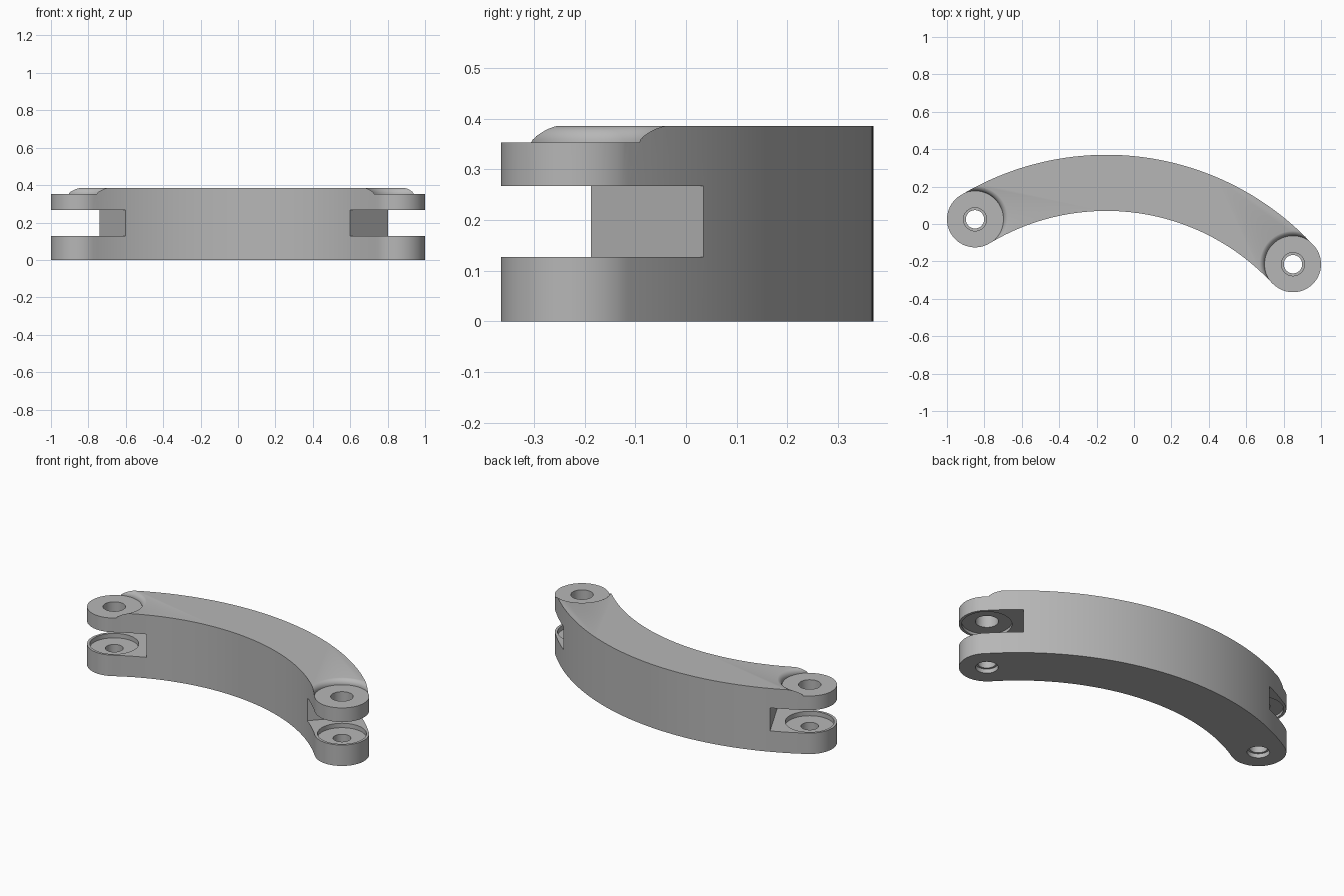
import bpy, bmesh, math
from mathutils import Vector

cube = bpy.data.objects.get("Cube")
if cube:
    bpy.data.objects.remove(cube, do_unlink=True)

CENTRE = Vector((-0.148, -1.14))     # centre of the bend
RADIUS, HALF = 1.36, 0.15            # centreline radius, half width
HEIGHT = 0.385
JOINTS = [Vector((-0.85, 0.025)), Vector((0.85, -0.215))]
# inner and outer corner of each fork slot's end wall
WALLS = [(Vector((-0.602, -0.018)), Vector((-0.74, 0.249))),
         (Vector((0.597, -0.189)), Vector((0.802, 0.035)))]

grey = bpy.data.materials.new("plain grey")
grey.use_nodes = True
colour = (0.47, 0.47, 0.47, 1)
grey.diffuse_color = colour
grey.node_tree.nodes["Principled BSDF"].inputs["Base Color"].default_value = colour


def finish(name, bm):
    bmesh.ops.recalc_face_normals(bm, faces=bm.faces)
    mesh = bpy.data.meshes.new(name)
    bm.to_mesh(mesh)
    bm.free()
    obj = bpy.data.objects.new(name, mesh)
    mesh.materials.append(grey)
    bpy.context.collection.objects.link(obj)
    return obj


def prism(name, outline, z0, z1):
    bm = bmesh.new()
    face = bm.faces.new([bm.verts.new((p.x, p.y, z0)) for p in outline])
    top = bmesh.ops.extrude_face_region(bm, geom=[face])["geom"]
    verts = [v for v in top if isinstance(v, bmesh.types.BMVert)]
    bmesh.ops.translate(bm, verts=verts, vec=(0, 0, z1 - z0))
    return finish(name, bm)


def lathe(name, profile, at, steps=64):
    bm = bmesh.new()
    verts = [bm.verts.new((at.x + r, at.y, z)) for r, z in profile]
    edges = [bm.edges.new(pair) for pair in zip(verts, verts[1:])]
    bmesh.ops.spin(bm, geom=verts + edges, cent=(at.x, at.y, 0), axis=(0, 0, 1),
                   angle=math.tau, steps=steps)
    bmesh.ops.remove_doubles(bm, verts=bm.verts, dist=0.0001)
    return finish(name, bm)


def arc(centre, radius, start, end, steps):
    return [centre + radius * Vector((math.cos(a), math.sin(a)))
            for a in (start + (end - start) * i / steps for i in range(steps + 1))]


def cut(target, cutter):
    cutter.hide_render = True
    mod = target.modifiers.new("cut", 'BOOLEAN')
    mod.operation, mod.solver, mod.object = 'DIFFERENCE', 'EXACT', cutter
    bpy.context.view_layer.objects.active = target
    bpy.ops.object.modifier_apply(modifier=mod.name)
    bpy.data.objects.remove(cutter, do_unlink=True)


# Curved arm with round ends
a_left, a_right = [math.atan2(*(j - CENTRE).yx) for j in JOINTS]
outline = arc(CENTRE, RADIUS + HALF, a_right, a_left, 64)
outline += arc(JOINTS[0], HALF, a_left, a_left + math.pi, 32)[1:-1]
outline += arc(CENTRE, RADIUS - HALF, a_left, a_right, 64)
outline += arc(JOINTS[1], HALF, a_right - math.pi, a_right, 32)[1:-1]
link = prism("curved_link", outline, 0, HEIGHT)

# Pin hole, bearing recess and lowered, rounded seat in one turned profile
fillet = 0.033
profile = [(0, -0.1), (0.061, -0.1), (0.061, 0.025), (0.049, 0.025), (0.049, 0.1),
           (0.135, 0.1), (0.135, 0.284), (0.062, 0.284), (0.062, 0.353)]
for i in range(9):
    t = math.pi / 2 * i / 8
    profile.append((0.152 + fillet * (1 - math.cos(t)), 0.353 + fillet * math.sin(t)))
profile += [(0.185, 0.5), (0, 0.5)]

for joint, (inner, outer) in zip(JOINTS, WALLS):
    # Fork slot
    along = (outer - inner).normalized()
    out = Vector((-along.y, along.x))
    if out.dot(joint - inner) < 0:
        out = -out
    p, q = inner - along * 0.25, outer + along * 0.25
    cut(link, prism("slot_cutter", [p, q, q + out * 0.5, p + out * 0.5], 0.127, 0.267))
    cut(link, lathe("joint_cutter", profile, joint))

bpy.ops.object.select_all(action='DESELECT')
link.select_set(True)
bpy.context.view_layer.objects.active = link
bpy.ops.object.shade_smooth_by_angle(angle=math.radians(30))
